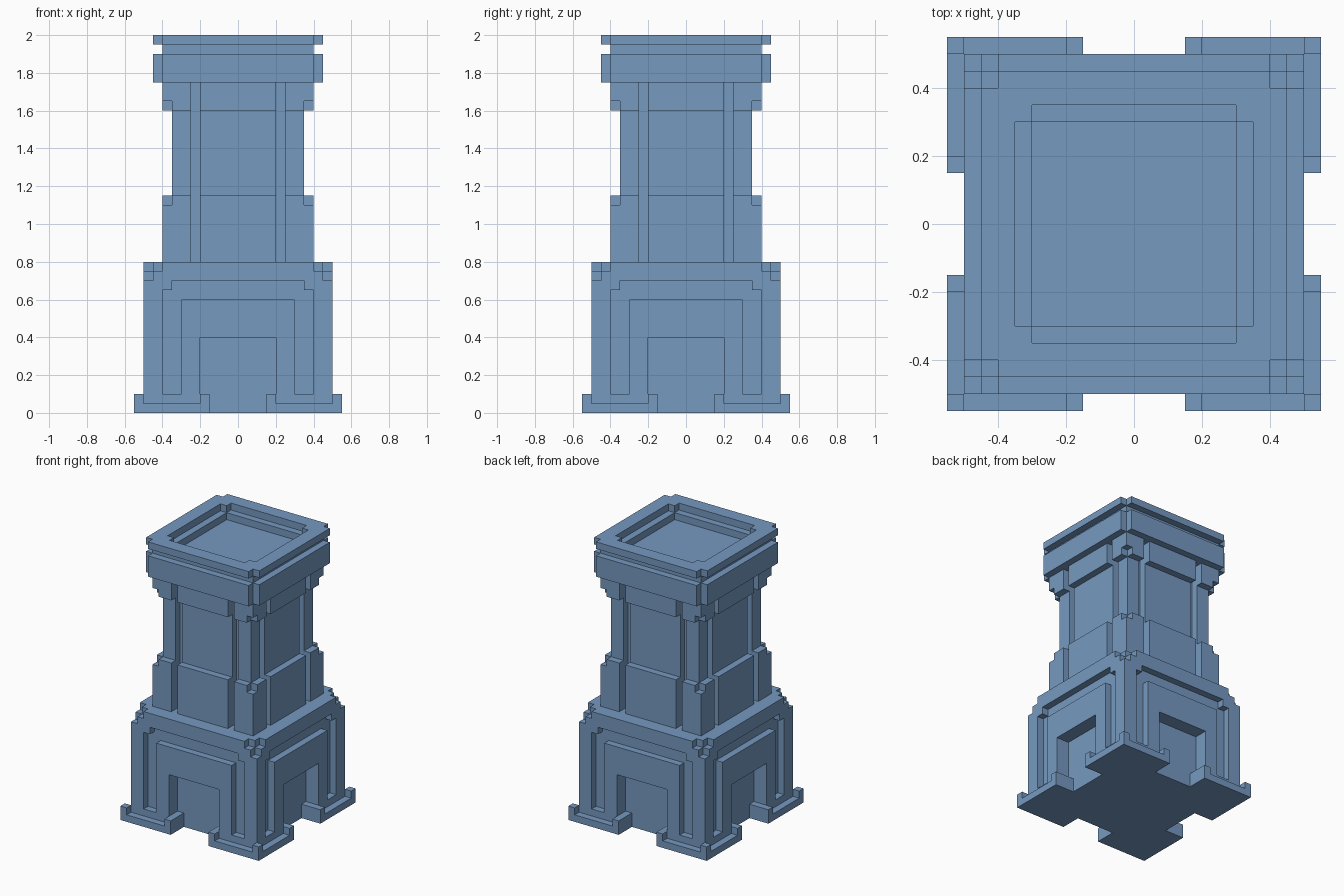
import bpy
import bmesh

cube = bpy.data.objects.get("Cube")
if cube:
    bpy.data.objects.remove(cube, do_unlink=True)

mat = bpy.data.materials.new("slate_blue")
mat.use_nodes = True
COLOUR = (0.18, 0.32, 0.53, 1.0)
mat.diffuse_color = COLOUR
mat.node_tree.nodes["Principled BSDF"].inputs["Base Color"].default_value = COLOUR


def make(name, boxes):
    """One object out of (x0, x1, y0, y1, z0, z1) boxes."""
    bm = bmesh.new()
    for x0, x1, y0, y1, z0, z1 in boxes:
        for v in bmesh.ops.create_cube(bm, size=1)["verts"]:
            v.co = (x1 if v.co.x > 0 else x0,
                    y1 if v.co.y > 0 else y0,
                    z1 if v.co.z > 0 else z0)
    mesh = bpy.data.meshes.new(name)
    bm.to_mesh(mesh)
    bm.free()
    mesh.materials.append(mat)
    obj = bpy.data.objects.new(name, mesh)
    bpy.context.collection.objects.link(obj)
    return obj


def four(boxes):
    """Repeat boxes of the front side on all four sides."""
    out = []
    for x0, x1, y0, y1, z0, z1 in boxes:
        for _ in range(4):
            out.append((x0, x1, y0, y1, z0, z1))
            x0, x1, y0, y1 = -y1, -y0, x0, x1
    return out


def both(x0, x1, *rest):
    """A box and its left-right mirror."""
    return [(x0, x1, *rest), (-x1, -x0, *rest)]


def block(half, z0, z1):
    return (-half, half, -half, half, z0, z1)


def carve(obj, boxes):
    cutter = make("cutter", boxes)
    cutter.hide_render = True
    mod = obj.modifiers.new("carve", "BOOLEAN")
    mod.operation = "DIFFERENCE"
    mod.solver = "EXACT"
    mod.use_self = True
    mod.object = cutter
    bpy.context.view_layer.update()
    deps = bpy.context.evaluated_depsgraph_get()
    mesh = bpy.data.meshes.new_from_object(obj.evaluated_get(deps))
    obj.modifiers.clear()
    obj.data = mesh
    bpy.data.objects.remove(cutter, do_unlink=True)


F = -0.7  # safely in front of every surface

# Base with doorways, framing grooves and stepped top corners
base = make("base", [block(0.5, 0, 0.8)])
carve(base, four(
    [(-0.2, 0.2, F, -0.4, -0.1, 0.4),
     (-0.35, 0.35, F, -0.45, 0.6, 0.7)]
    + both(0.3, 0.4, F, -0.45, 0.1, 0.65)
    + both(0.4, 0.7, F, -0.45, 0.75, 0.9)
    + [(0.45, 0.7, F, -0.45, 0.7, 0.9)]))

# Corner feet: low curbs with raised ends
make("feet", four(
    both(0.15, 0.2, -0.55, -0.4, 0, 0.1)
    + both(0.2, 0.5, -0.55, -0.5, 0, 0.05)
    + [(0.5, 0.55, -0.55, -0.5, 0, 0.1)]))

# Shaft with narrow waist, upright grooves and nicked corners
shaft = make("shaft", [block(0.4, 0.8, 1.75)])
carve(shaft, four(
    [(-0.7, 0.7, F, -0.35, 1.15, 1.6),
     (0.35, 0.7, F, -0.35, 1.1, 1.65)]
    + both(0.2, 0.25, F, -0.3, 0.7, 1.9)))

# Cap with a slot all round, cut corners and a stepped basin
cap = make("cap", [block(0.45, 1.75, 2.0)])
carve(cap, four(
    [(-0.7, 0.7, F, -0.4, 1.9, 1.95),
     (0.4, 0.7, F, -0.4, 1.7, 2.1)])
    + [block(0.3, 1.9, 2.1),
       (-0.35, 0.35, -0.3, 0.3, 1.95, 2.1),
       (-0.3, 0.3, -0.35, 0.35, 1.95, 2.1)])
